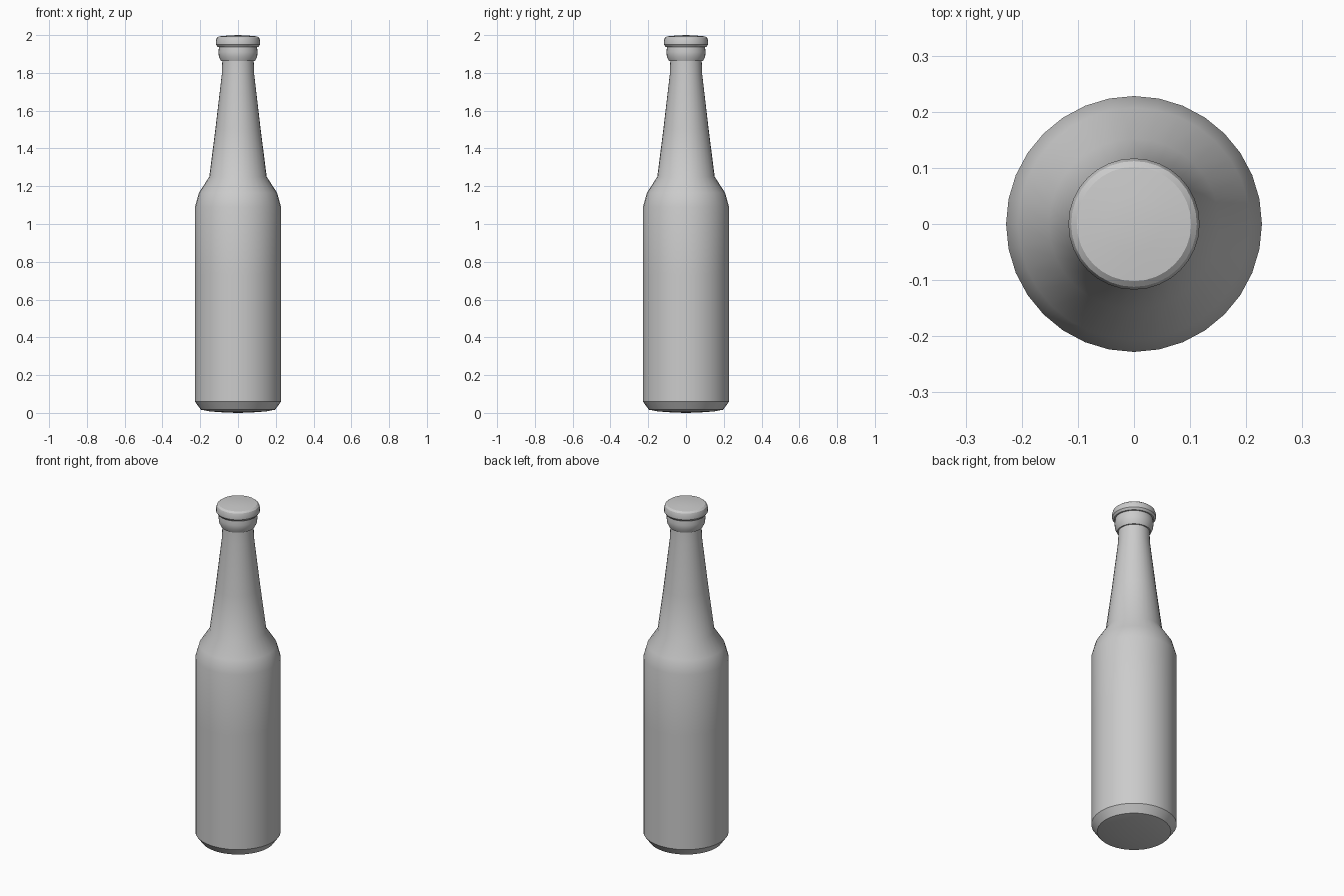
import bpy, bmesh, math

cube = bpy.data.objects.get("Cube")
if cube:
    bpy.data.objects.remove(cube)

SIDES = 32

mat = bpy.data.materials.new("plain grey")
mat.use_nodes = True
grey = (0.6, 0.6, 0.6, 1)
mat.diffuse_color = grey
mat.node_tree.nodes["Principled BSDF"].inputs["Base Color"].default_value = grey


def lathe(name, profile):
    """Spin (radius, height) points about z; zero radius closes the end."""
    bm = bmesh.new()
    rings = []
    for r, z in profile:
        n = SIDES if r > 0 else 1
        rings.append([bm.verts.new((r * math.cos(math.tau * i / SIDES),
                                    r * math.sin(math.tau * i / SIDES), z))
                      for i in range(n)])
    for a, b in zip(rings, rings[1:]):
        for i in range(SIDES):
            j = (i + 1) % SIDES
            quad = [a[i % len(a)], a[j % len(a)], b[j % len(b)], b[i % len(b)]]
            bm.faces.new(list(dict.fromkeys(quad)))
    bmesh.ops.recalc_face_normals(bm, faces=bm.faces)
    mesh = bpy.data.meshes.new(name)
    bm.to_mesh(mesh)
    bm.free()
    mesh.materials.append(mat)
    obj = bpy.data.objects.new(name, mesh)
    bpy.context.collection.objects.link(obj)
    bpy.ops.object.select_all(action='DESELECT')
    obj.select_set(True)
    bpy.context.view_layer.objects.active = obj
    bpy.ops.object.shade_smooth_by_angle(angle=math.radians(31))
    return obj


# Base, straight body, shoulder and long neck
lathe("bottle_body", [
    (0, 0), (0.07, 0.002), (0.15, 0.008), (0.197, 0.017), (0.228, 0.06),
    (0.228, 0.22), (0.228, 0.73), (0.228, 1.09), (0.207, 1.165),
    (0.152, 1.25), (0.12, 1.5), (0.086, 1.79), (0.083, 1.865)])

# Collar around the top of the neck
lathe("neck_collar", [
    (0.08, 1.862), (0.09, 1.862), (0.101, 1.885), (0.104, 1.91),
    (0.1, 1.94), (0.08, 1.945)])

# Rounded cap with a slightly domed top
lathe("bottle_cap", [
    (0, 1.938), (0.108, 1.938), (0.117, 1.95), (0.117, 1.97),
    (0.112, 1.985), (0.102, 1.993), (0.05, 1.998), (0, 2.0)])
